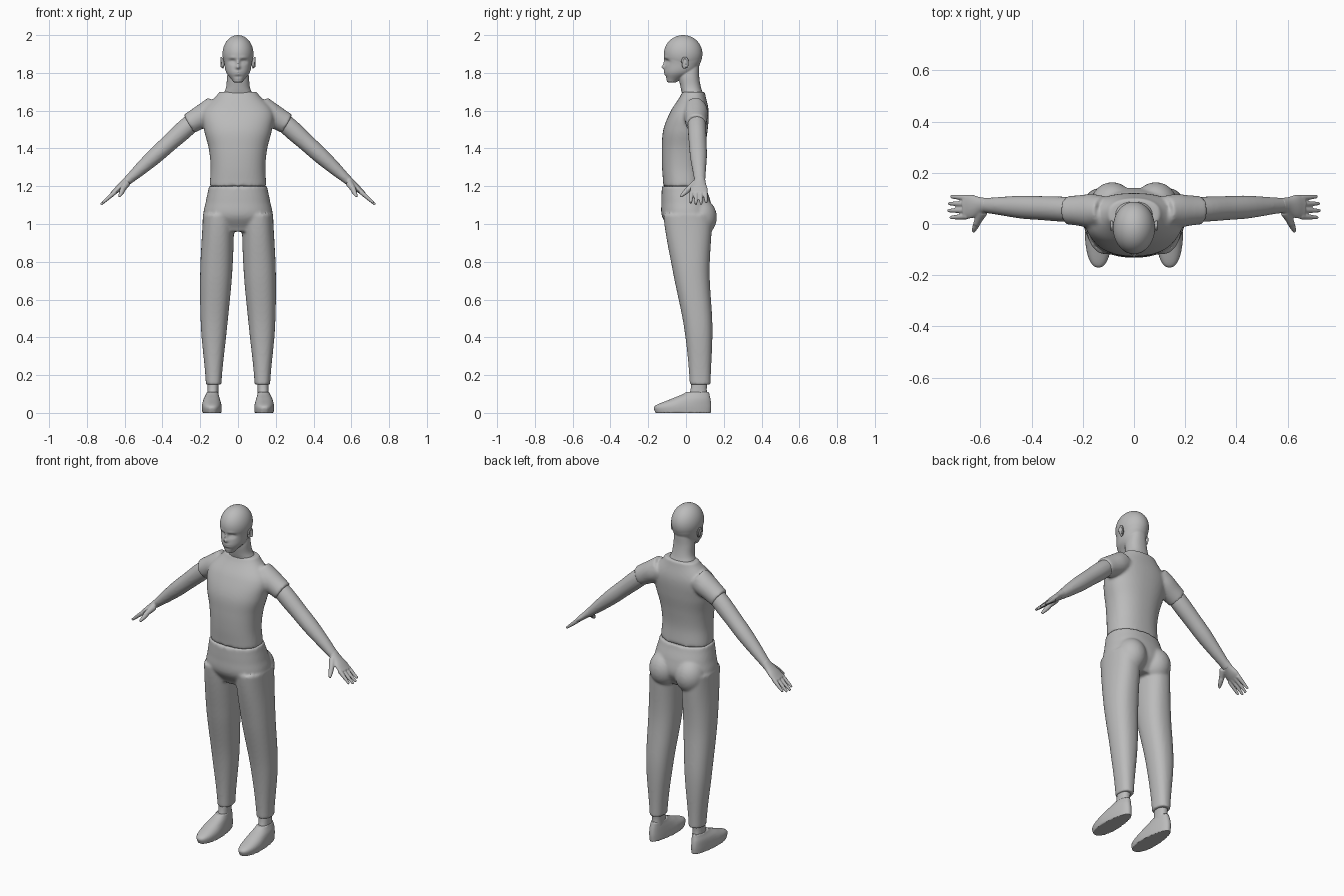
import bpy, bmesh, math
from mathutils import Vector, Matrix

cube = bpy.data.objects.get("Cube")
if cube:
    bpy.data.objects.remove(cube, do_unlink=True)

grey = bpy.data.materials.new("plain_grey")
grey.use_nodes = True
grey.diffuse_color = (0.5, 0.5, 0.5, 1)
grey.node_tree.nodes["Principled BSDF"].inputs["Base Color"].default_value = grey.diffuse_color

RIGHTWARD, BACKWARD = Vector((1, 0, 0)), Vector((0, 1, 0))


def spline(values, t):
    """Smooth curve through evenly spaced values, t running from 0 to 1."""
    last = len(values) - 1
    place = t * last
    i = min(int(place), last - 1)
    f = place - i
    before, start = values[max(i - 1, 0)], values[i]
    end, after = values[i + 1], values[min(i + 2, last)]
    slope_in, slope_out = (end - before) / 2, (after - start) / 2
    ease = f * f * (3 - 2 * f)
    return (start + (end - start) * ease
            + slope_in * f * (1 - f) ** 2 - slope_out * f * f * (1 - f))


def skin(bm, rings, u, v, power, sides):
    """Join rings, each a centre with a radius along u and along v."""
    loops = []
    for centre, radius_u, radius_v in rings:
        loop = []
        for k in range(sides):
            angle = math.tau * k / sides
            c, s = math.cos(angle), math.sin(angle)
            along_u = math.copysign(abs(c) ** (2 / power), c) * radius_u
            along_v = math.copysign(abs(s) ** (2 / power), s) * radius_v
            loop.append(bm.verts.new(centre + u * along_u + v * along_v))
        loops.append(loop)
    for low, high in zip(loops, loops[1:]):
        for k in range(sides):
            n = (k + 1) % sides
            bm.faces.new((low[k], low[n], high[n], high[k]))
    bm.faces.new(loops[0])
    bm.faces.new(loops[-1])


def stack(bm, bottom, top, outer, front, back, inner=None, power=2.3, steps=30, sides=48):
    """Upright form from its outlines; without an inner outline it is symmetric."""
    inner = inner or [-x for x in outer]
    rings = []
    for k in range(steps + 1):
        t = k / steps
        x0, x1, y0, y1 = (spline(line, t) for line in (inner, outer, front, back))
        centre = Vector(((x0 + x1) / 2, (y0 + y1) / 2, bottom + (top - bottom) * t))
        rings.append((centre, (x1 - x0) / 2, (y1 - y0) / 2))
    skin(bm, rings, RIGHTWARD, BACKWARD, power, sides)


def limb(bm, start, end, heights, depths=None, steps=16, sides=24):
    """Straight limb whose thickness follows the given radii."""
    start, end = Vector(start), Vector(end)
    axis = (end - start).normalized()
    u = axis.cross(BACKWARD).normalized()
    rings = [(start.lerp(end, k / steps), spline(heights, k / steps),
              spline(depths or heights, k / steps)) for k in range(steps + 1)]
    skin(bm, rings, u, axis.cross(u), 2, sides)


def ball(bm, centre, size):
    place = Matrix.Translation(centre) @ Matrix.Diagonal((*size, 1))
    bmesh.ops.create_uvsphere(bm, u_segments=96, v_segments=64, radius=1, matrix=place)


def finish(name, bm, voxel, relax):
    """Mirror the part across x, fuse its overlapping pieces and relax them."""
    bmesh.ops.recalc_face_normals(bm, faces=bm.faces)
    mesh = bpy.data.meshes.new(name)
    bm.to_mesh(mesh)
    bm.free()
    mesh.materials.append(grey)
    part = bpy.data.objects.new(name, mesh)
    bpy.context.collection.objects.link(part)
    part.modifiers.new("Mirror", "MIRROR").use_mirror_merge = False
    fuse = part.modifiers.new("Fuse", "REMESH")
    fuse.mode, fuse.voxel_size, fuse.use_smooth_shade = "VOXEL", voxel, True
    soften = part.modifiers.new("Soften", "SMOOTH")
    soften.factor, soften.iterations = 0.5, relax


# Shirt: torso and short sleeves
bm = bmesh.new()
stack(bm, 1.2, 1.7,
      outer=[.15, .145, .155, .18, .185, .1],
      front=[-.12, -.127, -.128, -.12, -.08, -.02],
      back=[.095, .09, .1, .115, .12, .1])
limb(bm, (.12, .05, 1.61), (.26, .054, 1.53),
     heights=[.07, .065, .06, .056], depths=[.06, .066, .06, .056])
finish("shirt", bm, 0.008, 6)

# Trousers: hips, buttocks and legs
bm = bmesh.new()
stack(bm, .96, 1.2,
      outer=[.12, .18, .17, .155],
      front=[-.08, -.127, -.13, -.128],
      back=[.1, .14, .13, .105])
ball(bm, (.085, .075, 1.035), (.085, .088, .1))
stack(bm, .15, 1.05,
      outer=[.17, .196, .2, .186],
      inner=[.088, .058, .03, .02],
      front=[.02, -.01, -.07, -.12],
      back=[.13, .14, .125, .14])
finish("trousers", bm, 0.008, 5)

# Bare arms
bm = bmesh.new()
limb(bm, (.2, .054, 1.577), (.6, .074, 1.215),
     heights=[.045, .05, .046, .043, .034, .022],
     depths=[.046, .049, .047, .045, .036, .028])
finish("arms", bm, 0.007, 3)

# Hands: palm, four spread fingers and a thumb
bm = bmesh.new()
limb(bm, (.57, .074, 1.243), (.665, .066, 1.16),
     heights=[.025, .02, .017, .012], depths=[.028, .034, .046, .046])
for finger in range(4):
    root = Vector((.65, .03 + .024 * finger, 1.17))
    tip = Vector((.73, .024 + .028 * finger, 1.1))
    shorter = abs(finger - 1.4) * .12
    limb(bm, root, tip.lerp(root, shorter), heights=[.012, .011, .009, .007])
limb(bm, (.59, .05, 1.215), (.616, 0, 1.175), heights=[.02, .013])
limb(bm, (.61, .01, 1.18), (.628, -.03, 1.145), heights=[.014, .012, .007])
finish("hands", bm, 0.004, 3)

# Head: skull and jaw
bm = bmesh.new()
ball(bm, (0, -.015, 1.9), (.082, .102, .1))
stack(bm, 1.75, 1.9,
      outer=[.025, .061, .073, .08],
      front=[-.1, -.113, -.111, -.115],
      back=[-.05, .04, .075, .085], power=2.1, steps=60, sides=128)

# Face: soft dents and bulges given as x, z, reach across, reach up, push
features = {
    "eye_socket": (.03, 1.86, .018, .012, .014),
    "eyelid": (.03, 1.857, .011, .007, -.006),
    "brow": (.03, 1.88, .02, .008, -.004),
    "nose_bridge": (0, 1.85, .009, .02, -.01),
    "nose_tip": (0, 1.83, .012, .01, -.016),
    "lips": (0, 1.8, .02, .01, -.006),
    "mouth_line": (0, 1.8, .02, .003, .006),
    "chin_crease": (0, 1.78, .02, .006, .004),
}
for vert in bm.verts:
    if vert.co.y < -.02:
        x, z = abs(vert.co.x), vert.co.z
        vert.co.y += sum(push * math.exp(-((x - at_x) / across) ** 2 - ((z - at_z) / up) ** 2)
                         for at_x, at_z, across, up, push in features.values())

# Neck, flaring into the shoulders
stack(bm, 1.66, 1.84,
      outer=[.09, .064, .058, .05],
      front=[-.015, -.028, -.038, -.03],
      back=[.1, .08, .07, .07])
finish("head", bm, 0.004, 2)

# Ears: flat shell with a raised rim
bm = bmesh.new()
ball(bm, (.08, -.008, 1.85), (.008, .015, .028))
rim = [Vector((.088, -.006 + .016 * math.cos(a), 1.854 + .028 * math.sin(a)))
       for a in (math.pi * k / 6 for k in range(-2, 7))]
for here, there in zip(rim, rim[1:]):
    limb(bm, here, there, heights=[.005, .005], steps=2, sides=10)
finish("ears", bm, 0.003, 2)

# Shoes: rounded toe, low upper, narrower at the heel
bm = bmesh.new()
stack(bm, 0, .11,
      outer=[.19, .192, .186, .17],
      inner=[.086, .086, .092, .1],
      front=[-.163, -.165, -.08, 0],
      back=[.132, .134, .13, .122])
for vert in bm.verts:
    heel = max(0, vert.co.y + .05)
    vert.co.x -= (vert.co.x - .138) * heel * 1.3
finish("shoes", bm, 0.005, 1)

# Ankles between shoe and trouser hem
bm = bmesh.new()
stack(bm, .07, .18,
      outer=[.164, .162, .162], inner=[.104, .104, .1],
      front=[.01, .024, .03], back=[.115, .11, .115])
finish("ankles", bm, 0.005, 2)
